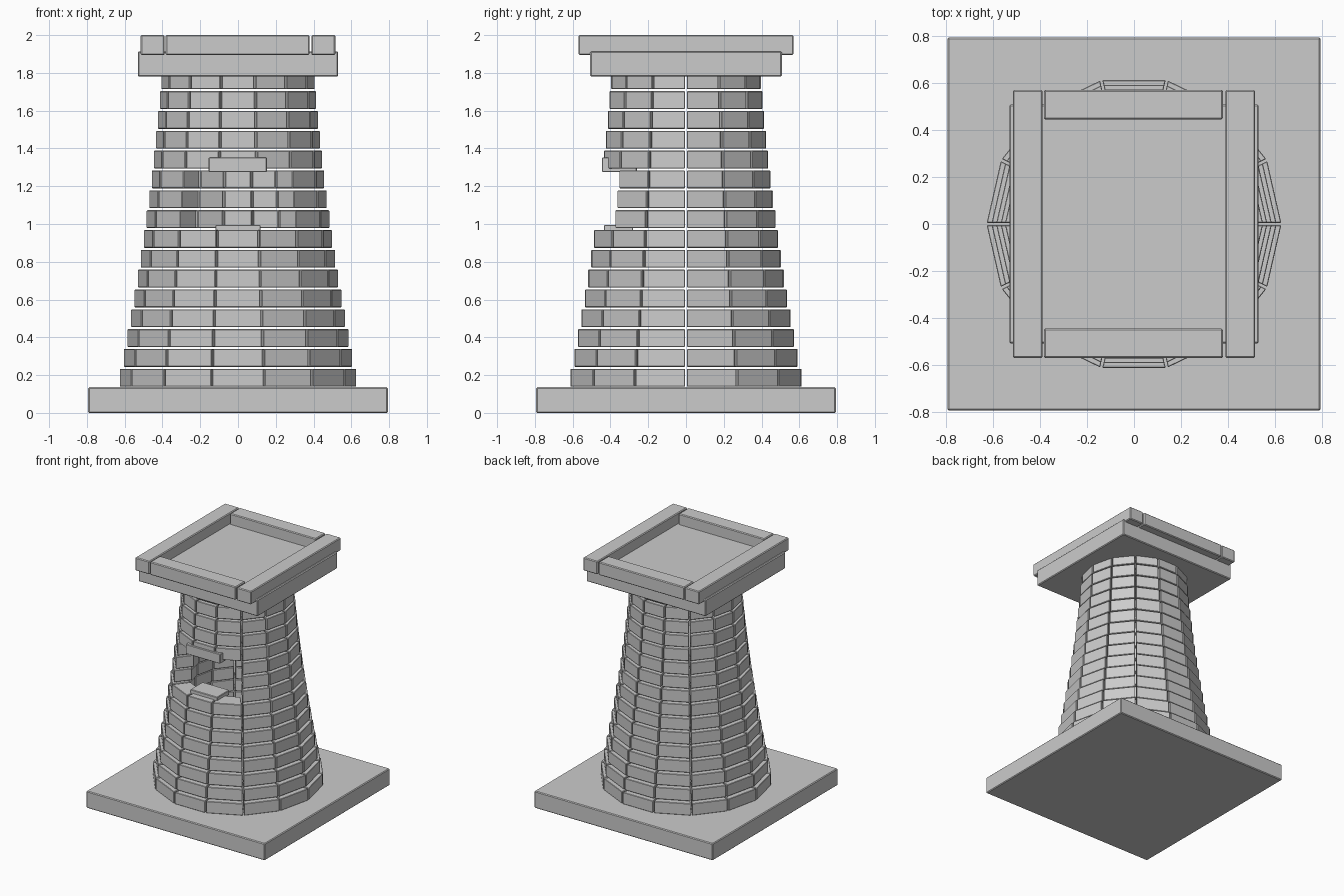
import bpy, bmesh, math
from mathutils import Vector

old = bpy.data.objects.get("Cube")
if old:
    bpy.data.objects.remove(old)

stone = bpy.data.materials.new("grey stone")
stone.use_nodes = True
GREY = (0.6, 0.6, 0.6, 1)
stone.diffuse_color = GREY
stone.node_tree.nodes["Principled BSDF"].inputs["Base Color"].default_value = GREY


def finish(name, bm, bevel):
    """Turn a bmesh into a flat-shaded stone object with chipped edges."""
    bmesh.ops.recalc_face_normals(bm, faces=bm.faces)
    mesh = bpy.data.meshes.new(name)
    bm.to_mesh(mesh)
    bm.free()
    mesh.materials.append(stone)
    ob = bpy.data.objects.new(name, mesh)
    bpy.context.collection.objects.link(ob)
    mod = ob.modifiers.new("edge bevel", "BEVEL")
    mod.width = bevel
    mod.segments = 1
    return ob


def box(name, x, y, z, bevel=0.006):
    """Box given by its (low, high) range on each axis."""
    bm = bmesh.new()
    bmesh.ops.create_cube(bm, size=1)
    for v in bm.verts:
        v.co = [(lo + hi) / 2 + c * (hi - lo) for c, (lo, hi) in zip(v.co, (x, y, z))]
    return finish(name, bm, bevel)


# Tower wall: rings of separate blocks with open joints
SIDES, RINGS = 14, 16
STEP, JOINT, THICK = 0.105, 0.01, 0.137
WINDOW_RINGS = range(8, 11)
WINDOW_SIDES = (9, 10, 11)


def add_block(bm, side, outer, inner, z0, z1):
    corners = []
    for r, ends in ((outer, (0, 1)), (inner, (1, 0))):
        for e in ends:
            a = math.tau * (side + e) / SIDES
            inset = JOINT / 2 * (1 - 2 * e)
            radial = Vector((math.cos(a), math.sin(a), 0))
            corners.append(radial * r + Vector((-radial.y, radial.x, 0)) * inset)
    low = [bm.verts.new(c + Vector((0, 0, z0))) for c in corners]
    high = [bm.verts.new(c + Vector((0, 0, z1))) for c in corners]
    bm.faces.new(low[::-1])
    bm.faces.new(high)
    for i in range(4):
        j = (i + 1) % 4
        bm.faces.new((low[i], low[j], high[j], high[i]))


for ring in range(RINGS):
    bm = bmesh.new()
    radius = 0.626 - 0.0213 * ring + 0.00044 * ring ** 2
    z0 = 0.139 + STEP * ring
    for side in range(SIDES):
        if ring in WINDOW_RINGS and side in WINDOW_SIDES:
            continue
        add_block(bm, side, radius, radius - THICK, z0, z0 + STEP - 0.011)
    finish(f"wall_ring_{ring + 1}", bm, 0.003)

# Window sill and lintel
box("window_sill", (-0.12, 0.12), (-0.435, -0.28), (0.955, 0.995), 0.004)
box("window_lintel", (-0.155, 0.153), (-0.445, -0.26), (1.275, 1.353), 0.004)

# Foundation and roof slabs
box("base_slab", (-0.793, 0.793), (-0.793, 0.793), (0, 0.136))
box("roof_slab", (-0.53, 0.53), (-0.507, 0.507), (1.78, 1.914))

# Parapet beams around the roof
for name, s in (("left", 1), ("right", -1)):
    box(f"parapet_{name}", sorted((s * 0.388, s * 0.515)), (-0.57, 0.57), (1.895, 2.0))
for name, s in (("front", -1), ("back", 1)):
    box(f"parapet_{name}", (-0.383, 0.378), sorted((s * 0.445, s * 0.57)), (1.895, 2.0))
